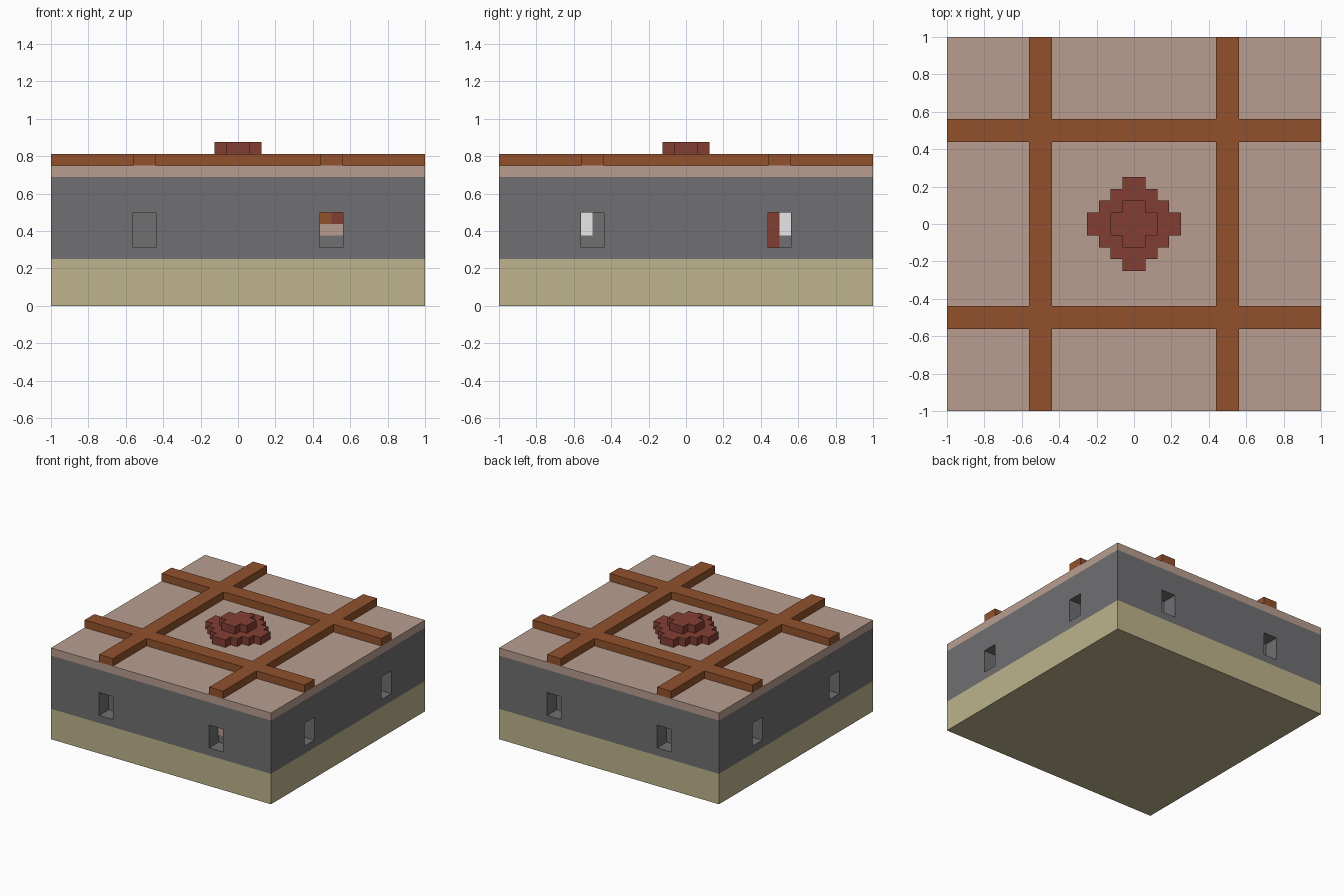
import bpy
import bmesh
from mathutils import Matrix, Vector

U = 1 / 16  # one block

old = bpy.data.objects.get("Cube")
if old:
    bpy.data.objects.remove(old, do_unlink=True)


def material(name, rgb):
    # sRGB bytes to linear
    lin = [((c / 255 + 0.055) / 1.055) ** 2.4 for c in rgb]
    mat = bpy.data.materials.new(name)
    mat.use_nodes = True
    mat.diffuse_color = (*lin, 1)
    mat.node_tree.nodes["Principled BSDF"].inputs["Base Color"].default_value = (*lin, 1)
    return mat


sand = material("sand", (189, 180, 140))
stone = material("grey stone", (112, 111, 114))
plaster = material("pale plaster", (184, 158, 144))
wood = material("brown wood", (146, 81, 44))
brick = material("dark red brick", (130, 62, 52))
white = material("white", (255, 255, 255))


def finish(name, bm, mat=None):
    bmesh.ops.recalc_face_normals(bm, faces=bm.faces)
    mesh = bpy.data.meshes.new(name)
    bm.to_mesh(mesh)
    bm.free()
    obj = bpy.data.objects.new(name, mesh)
    bpy.context.collection.objects.link(obj)
    if mat:
        mesh.materials.append(mat)
    return obj


def add_box(bm, lo, hi):
    # corners are given in blocks
    lo, hi = Vector(lo) * U, Vector(hi) * U
    bmesh.ops.create_cube(bm, size=1, matrix=Matrix.Translation((lo + hi) / 2)
                          @ Matrix.Diagonal((*(hi - lo), 1)))


def box(name, lo, hi, mat):
    bm = bmesh.new()
    add_box(bm, lo, hi)
    return finish(name, bm, mat)


def boolean(obj, other, operation):
    mod = obj.modifiers.new(operation.lower(), "BOOLEAN")
    mod.operation = operation
    mod.solver = "EXACT"
    mod.object = other
    bpy.context.view_layer.objects.active = obj
    bpy.ops.object.modifier_apply(modifier=mod.name)
    bpy.data.objects.remove(other, do_unlink=True)


def stepped_diamond(name, radius, z, mat):
    # staircase outline of one quadrant, turned four times and extruded
    quadrant = []
    for i in range(radius):
        quadrant += [(radius - i, i), (radius - i, i + 1)]
    bm = bmesh.new()
    verts = []
    for turn in range(4):
        for x, y in quadrant[1:]:
            for _ in range(turn):
                x, y = -y, x
            verts.append(bm.verts.new((x * U, y * U, z * U)))
    face = bm.faces.new(verts)
    top = bmesh.ops.extrude_face_region(bm, geom=[face])
    bmesh.ops.translate(bm, vec=(0, 0, U),
                        verts=[v for v in top["geom"] if isinstance(v, bmesh.types.BMVert)])
    return finish(name, bm, mat)


# Stacked square layers
box("sand_base", (-16, -16, 0), (16, 16, 4), sand)
walls = box("stone_walls", (-16, -16, 4), (16, 16, 11), stone)
box("roof_slab", (-16, -16, 11), (16, 16, 12), plaster)

# Two window niches in every wall
DEPTH = 2
bm = bmesh.new()
for c in (-8, 8):
    for s in (-1, 1):
        near, far = sorted((s * (16 - DEPTH), s * 17))
        add_box(bm, (c - 1, near, 5), (c + 1, far, 8))
        add_box(bm, (near, c - 1, 5), (far, c + 1, 8))
niches = finish("window_cutter", bm)
niches.hide_render = True
boolean(walls, niches, "DIFFERENCE")

# Roof beams crossing in a grid
beams = box("roof_beams", (-9, -16, 12), (-7, 16, 13), wood)
boolean(beams, box("beam", (7, -16, 12), (9, 16, 13), wood), "UNION")
for y in (-8, 8):
    boolean(beams, box("beam", (-16, y - 1, 12), (16, y + 1, 13), wood), "UNION")

# Stepped cap in the middle of the roof
stepped_diamond("roof_cap_lower", 4, 12, brick)
stepped_diamond("roof_cap_upper", 2, 13, brick)

# Coloured plates at the back of the niches
back = 16 - DEPTH
T = 0.1
box("front_niche_plaster", (7, -back - T, 6), (9, -back, 7), plaster)
box("front_niche_wood", (7, -back - T, 7), (8, -back, 8), wood)
box("front_niche_brick", (8, -back - T, 7), (9, -back, 8), brick)
box("side_niche_brick", (back, 7, 5), (back + T, 8, 8), brick)
for name, y in (("side_niche_white_front", -9), ("side_niche_white_back", 8)):
    box(name, (back, y, 6), (back + T, y + 1, 8), white)
